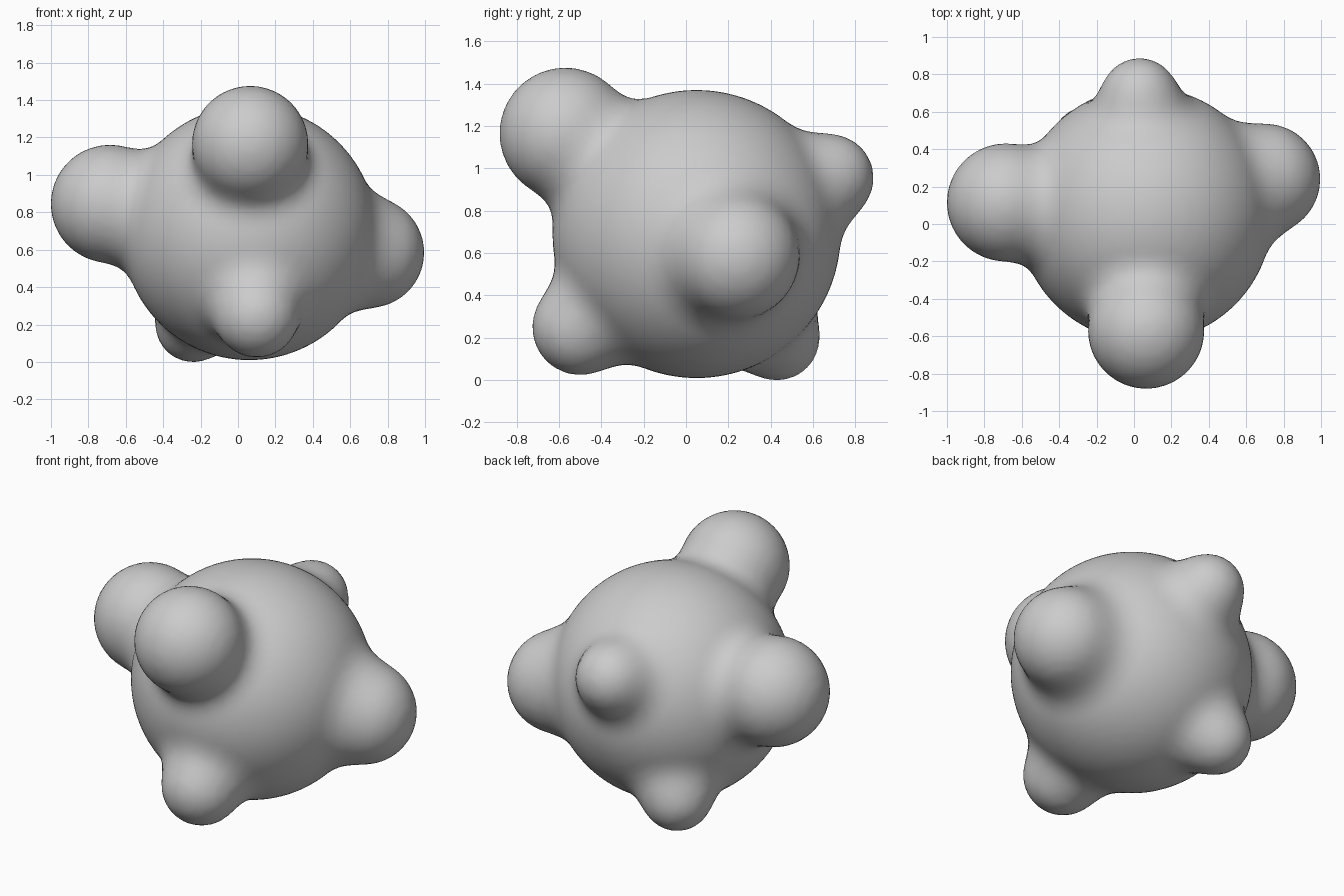
import bpy
import bmesh
from mathutils import Vector, Matrix

if "Cube" in bpy.data.objects:
    bpy.data.objects.remove(bpy.data.objects["Cube"])

# Body first, then the bumps: (centre, radius)
BALLS = [
    ((0.06, 0.05, 0.69), 0.68),      # body
    ((0.065, -0.57, 1.165), 0.31),   # upper front bump
    ((-0.685, 0.115, 0.845), 0.315), # left bump
    ((0.70, 0.24, 0.585), 0.295),    # right bump
    ((0.03, 0.68, 0.955), 0.205),    # back bump
    ((0.10, -0.50, 0.25), 0.225),    # lower front bump
    ((-0.24, 0.43, 0.20), 0.20),     # lower back bump
]
BALLS = [(Vector(c), r) for c, r in BALLS]
BLEND = 0.15


def distance(p):
    """Distance to the body with every bump softly blended in."""
    d = (p - BALLS[0][0]).length - BALLS[0][1]
    for c, r in BALLS[1:]:
        e = (p - c).length - r
        h = max(BLEND - abs(d - e), 0) / BLEND
        d = min(d, e) - h * h * BLEND / 4
    return d


def gradient(p, eps=0.002):
    axes = (Vector((eps, 0, 0)), Vector((0, eps, 0)), Vector((0, 0, eps)))
    return Vector([(distance(p + a) - distance(p - a)) / (2 * eps) for a in axes])


# Overlapping balls
bm = bmesh.new()
for c, r in BALLS:
    bmesh.ops.create_icosphere(bm, subdivisions=4, radius=r, matrix=Matrix.Translation(c))
mesh = bpy.data.meshes.new("knobbly_ball")
bm.to_mesh(mesh)
bm.free()
ball = bpy.data.objects.new("knobbly_ball", mesh)
bpy.context.collection.objects.link(ball)
bpy.context.view_layer.objects.active = ball
ball.select_set(True)

# Fuse into one skin
fuse = ball.modifiers.new("fuse", 'REMESH')
fuse.mode = 'VOXEL'
fuse.voxel_size = 0.035
bpy.ops.object.modifier_apply(modifier=fuse.name)

# Pull the skin onto the blended surface, giving soft fillets
for v in ball.data.vertices:
    p = v.co.copy()
    for _ in range(4):
        g = gradient(p)
        p -= g * (distance(p) / max(g.length_squared, 0.2))
    v.co = p

bpy.ops.object.shade_smooth()
